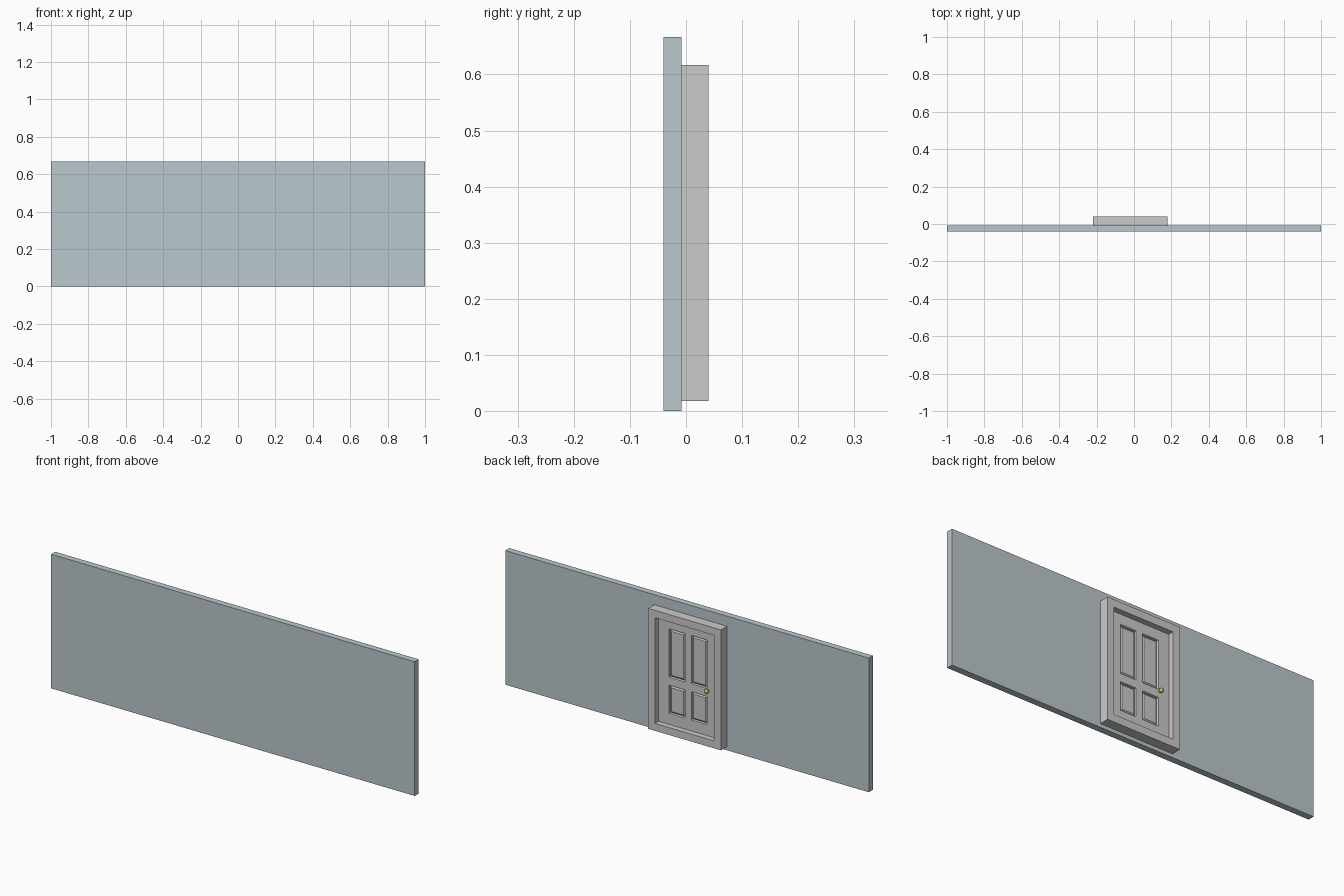
import bpy, bmesh, math
from mathutils import Matrix

if "Cube" in bpy.data.objects:
    bpy.data.objects.remove(bpy.data.objects["Cube"])

CX = -0.02            # door centre line
Y_WALL = -0.008       # wall face behind the door
Y_DOOR = 0.012        # face of the door leaf
Y_FRAME = 0.04        # face of the door frame


def material(name, rgb):
    m = bpy.data.materials.new(name)
    m.diffuse_color = (*rgb, 1)
    m.use_nodes = True
    m.node_tree.nodes["Principled BSDF"].inputs["Base Color"].default_value = m.diffuse_color
    return m


def finish(name, bm, mat=None):
    me = bpy.data.meshes.new(name)
    bm.to_mesh(me)
    bm.free()
    ob = bpy.data.objects.new(name, me)
    bpy.context.collection.objects.link(ob)
    if mat:
        me.materials.append(mat)
    return ob


def box(bm, lo, hi):
    size = [b - a for a, b in zip(lo, hi)]
    mid = [(a + b) / 2 for a, b in zip(lo, hi)]
    bmesh.ops.create_cube(bm, size=1, matrix=Matrix.Translation(mid) @ Matrix.Diagonal((*size, 1)))


# wall
bm = bmesh.new()
box(bm, (-1, -0.04, 0), (1, Y_WALL, 0.667))
finish("wall", bm, material("wall_blue_grey", (0.5, 0.58, 0.61)))

# door frame: rectangular ring extruded out from the wall
def rect(bm, hw, z0, z1):
    return [bm.verts.new((CX + sx * hw, Y_WALL, z))
            for sx, z in ((-1, z0), (-1, z1), (1, z1), (1, z0))]

bm = bmesh.new()
outer = rect(bm, 0.2, 0.018, 0.617)
inner = rect(bm, 0.163, 0.055, 0.58)
ring = [bm.faces.new((outer[i], outer[(i + 1) % 4], inner[(i + 1) % 4], inner[i])) for i in range(4)]
ext = bmesh.ops.extrude_face_region(bm, geom=ring, use_keep_orig=True)
bmesh.ops.translate(bm, vec=(0, Y_FRAME - Y_WALL, 0),
                    verts=[v for v in ext["geom"] if isinstance(v, bmesh.types.BMVert)])
bmesh.ops.recalc_face_normals(bm, faces=bm.faces)
finish("door_frame", bm)

# door leaf: grid face with four recessed, raised-field panels
xs = [CX + d for d in (-0.163, -0.105, -0.018, 0.018, 0.105, 0.163)]
zs = [0.055, 0.11, 0.25, 0.29, 0.53, 0.58]
bm = bmesh.new()
grid = [[bm.verts.new((x, Y_DOOR, z)) for z in zs] for x in xs]
panels = []
for i in range(5):
    for j in range(5):
        f = bm.faces.new((grid[i][j], grid[i][j + 1], grid[i + 1][j + 1], grid[i + 1][j]))
        if i in (1, 3) and j in (1, 3):
            panels.append(f)
bm.normal_update()
rim = [e for e in bm.edges if e.is_boundary]
bmesh.ops.inset_individual(bm, faces=panels, thickness=0.003, depth=-0.010)
bmesh.ops.inset_individual(bm, faces=panels, thickness=0.012, depth=0.007)
side = bmesh.ops.extrude_edge_only(bm, edges=rim)
bmesh.ops.translate(bm, vec=(0, Y_WALL - Y_DOOR, 0),
                    verts=[v for v in side["geom"] if isinstance(v, bmesh.types.BMVert)])
finish("door_leaf", bm)

# knob: short stem and round ball
bm = bmesh.new()
bmesh.ops.create_cone(bm, cap_ends=True, segments=16, radius1=0.005, radius2=0.005, depth=0.014,
                      matrix=Matrix.Translation((-0.13, Y_DOOR + 0.006, 0.281)) @ Matrix.Rotation(math.pi / 2, 4, 'X'))
bmesh.ops.create_uvsphere(bm, u_segments=20, v_segments=12, radius=0.011,
                          matrix=Matrix.Translation((-0.13, Y_DOOR + 0.013, 0.281)))
knob = finish("door_knob", bm, material("brass", (0.55, 0.42, 0.12)))
bpy.context.view_layer.objects.active = knob
knob.select_set(True)
bpy.ops.object.shade_smooth_by_angle()
